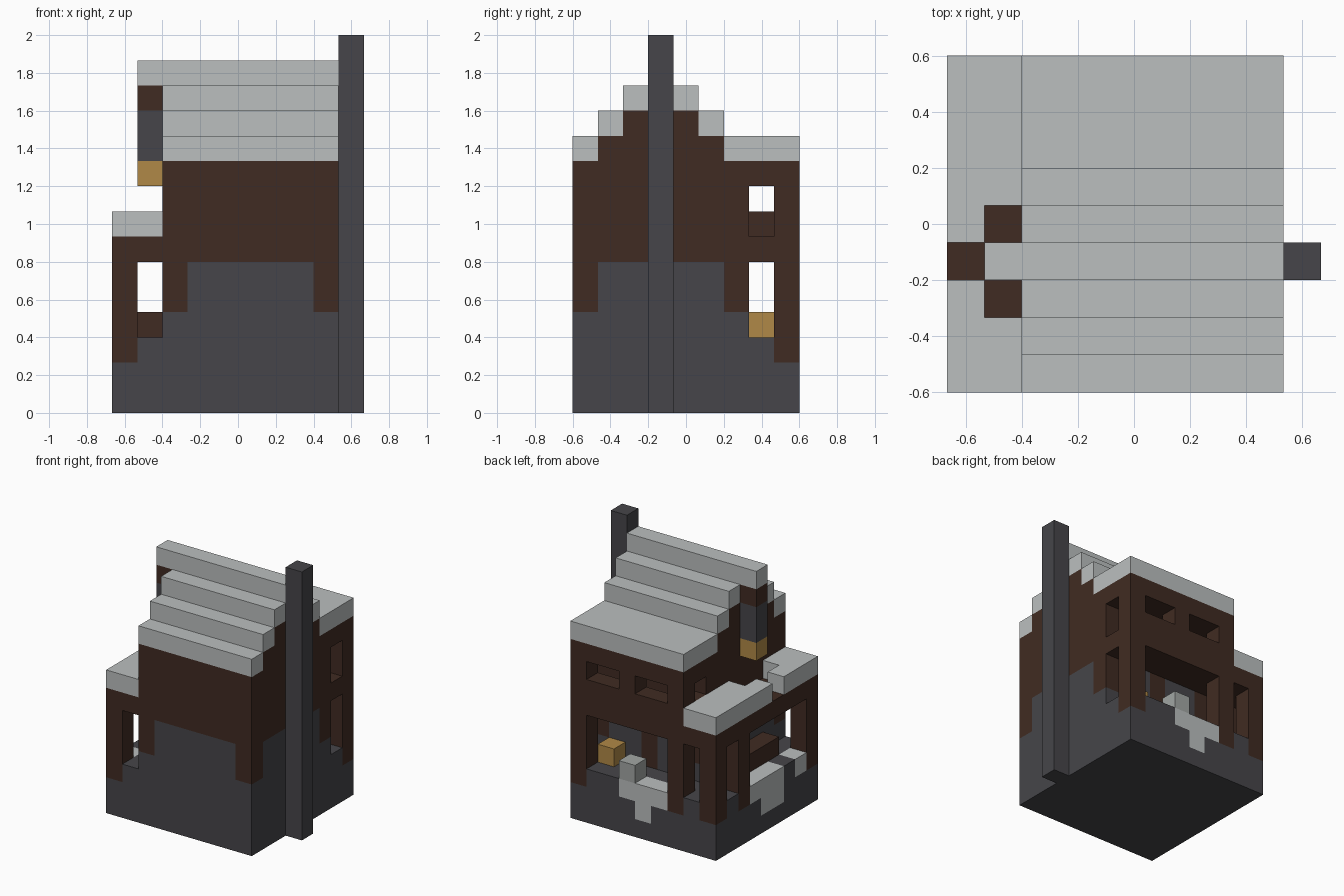
import bpy, bmesh
from mathutils import Vector

if "Cube" in bpy.data.objects:
    bpy.data.objects.remove(bpy.data.objects["Cube"], do_unlink=True)

U = 2 / 15                               # edge of one building block
ORIGIN = Vector((-5 * U, -4.5 * U, 0))   # corner of the block grid


def make_material(name, rgb):
    m = bpy.data.materials.new(name)
    m.use_nodes = True
    m.diffuse_color = (*rgb, 1)
    m.node_tree.nodes["Principled BSDF"].inputs["Base Color"].default_value = (*rgb, 1)
    return m


timber = make_material("dark_timber", (0.051, 0.024, 0.016))
stone = make_material("dark_stone", (0.061, 0.060, 0.067))
snow = make_material("snow", (0.497, 0.521, 0.521))
glow = make_material("lantern_yellow", (0.434, 0.25, 0.063))
ice = make_material("grey_ice", (0.36, 0.38, 0.37))

cells = {}      # block position -> part name
part_mat = {}   # part name -> material


def fill(part, mat, x, y, z):
    """Fill a box of blocks; x, y, z are a block index or a (first, last) pair."""
    if part:
        part_mat[part] = mat
    spans = [range(a[0], a[1] + 1) if isinstance(a, tuple) else (a,) for a in (x, y, z)]
    for i in spans[0]:
        for j in spans[1]:
            for k in spans[2]:
                if part:
                    cells[i, j, k] = part
                else:
                    cells.pop((i, j, k), None)


def carve(x, y, z):
    fill(None, None, x, y, z)


# Main masses
fill("foundation", stone, (0, 8), (0, 8), (0, 2))
fill("house_walls", timber, (2, 8), (0, 8), (3, 9))
fill("veranda_walls", timber, (0, 1), (0, 8), (3, 6))

# Stepped gable with a snow layer on every step
for j, top in enumerate((10, 11, 12, 13, 12, 11, 10, 10, 10)):
    if top > 10:
        fill("gable_walls", timber, (2, 8), j, (10, top - 1))
    fill("roof_snow", snow, (2, 8), j, top)
fill("roof_snow", snow, 1, 3, 13)

# Stone infill between the timbers: front, side, inner and back walls
fill("stone_infill", stone, (3, 7), 0, (3, 5))
for i in (2, 8):
    fill("stone_infill", stone, i, (1, 5), (3, 5))
    for j in (0, 6):
        fill("stone_infill", stone, i, j, 3)
for i in (3, 6):
    fill("stone_infill", stone, (i, i + 1), 6, (3, 5))

# Veranda walkway and its openings
carve(1, (0, 8), (3, 5))
carve(0, (1, 5), (3, 5))
carve((0, 8), 7, (3, 5))
carve((3, 7), 8, (3, 5))

# Upper gallery and windows
carve((3, 7), 7, (7, 8))
carve(8, 7, (7, 8))
carve(2, 7, 8)
for i in (3, 6):
    carve((i, i + 1), 8, 8)

# Posts reaching down into the foundation
for i, j in ((0, 0), (0, 6), (0, 8), (2, 8), (8, 8)):
    fill("posts", timber, i, j, (2, 5))

# Veranda roof snow, melted below the lantern
fill("veranda_snow", snow, (0, 1), (0, 8), 7)
carve(0, 3, 7)
carve(1, (2, 4), 7)

# Hanging lantern
fill("lantern_bracket", timber, 1, 3, 12)
fill("lantern_chain", stone, 1, 3, (10, 11))
fill("hanging_lantern", glow, 1, 3, 9)

# Snow drifts spilling over the sills
fill("side_drift", snow, 0, (3, 5), 2)
fill("side_drift", snow, 0, (3, 4), 1)
fill("side_drift", snow, 0, 1, 2)
fill("back_drift", snow, (3, 5), 8, 2)
fill("back_drift", snow, 4, 8, 1)

# Loose items on the veranda, and the chimney
fill("ice_block", ice, 5, 8, 3)
fill("floor_lantern", glow, 7, 7, 3)
fill("bench", timber, 1, (2, 4), 3)
fill("chimney", stone, 9, 3, (0, 14))

# Turn every part into a mesh made of its exposed block faces
for part, mat in part_mat.items():
    bm = bmesh.new()
    for cell, owner in cells.items():
        if owner != part:
            continue
        centre = Vector(cell) + Vector((0.5, 0.5, 0.5))
        for axis in range(3):
            for sign in (-1, 1):
                n = Vector((0, 0, 0))
                n[axis] = sign
                if tuple(int(c + d) for c, d in zip(cell, n)) in cells:
                    continue
                a, b = Vector((0, 0, 0)), Vector((0, 0, 0))
                a[(axis + 1) % 3] = 0.5
                b[(axis + 2) % 3] = 0.5 * sign
                mid = centre + n * 0.5
                corners = (mid - a - b, mid + a - b, mid + a + b, mid - a + b)
                bm.faces.new([bm.verts.new(ORIGIN + c * U) for c in corners])
    bmesh.ops.remove_doubles(bm, verts=bm.verts, dist=0.001)
    mesh = bpy.data.meshes.new(part)
    bm.to_mesh(mesh)
    bm.free()
    mesh.materials.append(mat)
    bpy.context.collection.objects.link(bpy.data.objects.new(part, mesh))
